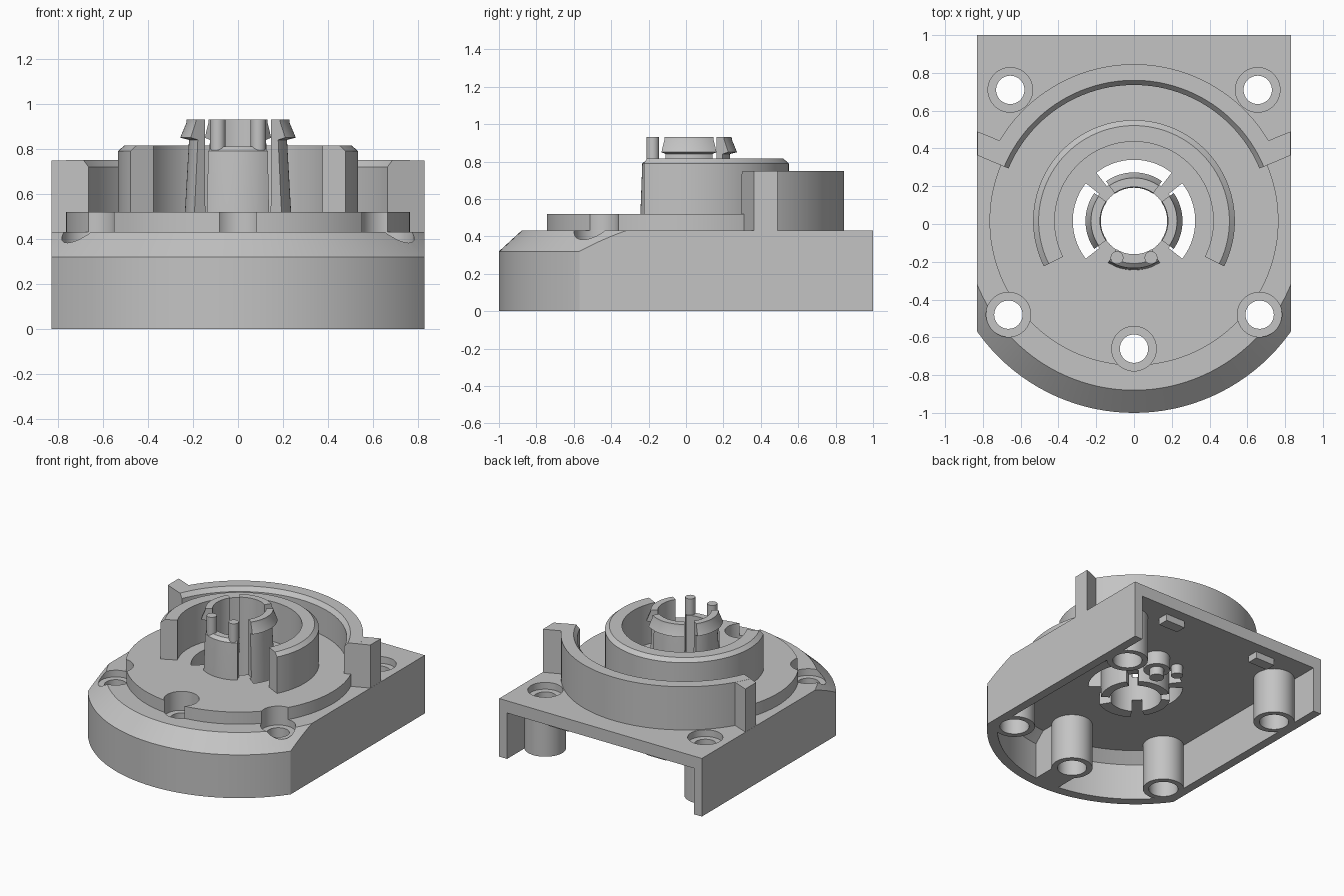
import bpy, bmesh, math
from math import radians, cos, sin

old = bpy.data.objects.get("Cube")
if old:
    bpy.data.objects.remove(old, do_unlink=True)

CY = 0.016  # y of the common round axis

grey = bpy.data.materials.new("plain_grey")
grey.use_nodes = True
grey.diffuse_color = (0.55, 0.55, 0.55, 1)
grey.node_tree.nodes["Principled BSDF"].inputs["Base Color"].default_value = (0.55, 0.55, 0.55, 1)


def finish(name, bm):
    bmesh.ops.remove_doubles(bm, verts=bm.verts, dist=1e-5)
    bmesh.ops.recalc_face_normals(bm, faces=bm.faces)
    bmesh.ops.dissolve_limit(bm, angle_limit=0.005, verts=bm.verts, edges=bm.edges)
    mesh = bpy.data.meshes.new(name)
    bm.to_mesh(mesh)
    bm.free()
    mesh.materials.append(grey)
    ob = bpy.data.objects.new(name, mesh)
    bpy.context.collection.objects.link(ob)
    return ob


def prism(name, outline, z0, z1):
    """Extrude a flat outline upward."""
    bm = bmesh.new()
    face = bm.faces.new([bm.verts.new((x, y, z0)) for x, y in outline])
    top = bmesh.ops.extrude_face_region(bm, geom=[face])["geom"]
    bmesh.ops.translate(bm, vec=(0, 0, z1 - z0),
                        verts=[v for v in top if isinstance(v, bmesh.types.BMVert)])
    return finish(name, bm)


def box(name, x0, x1, y0, y1, z0, z1):
    return prism(name, [(x0, y0), (x1, y0), (x1, y1), (x0, y1)], z0, z1)


def lathe(name, profile, a0=0, a1=360, step=3):
    """Turn a closed (radius, z) profile from angle a0 to a1."""
    bm = bmesh.new()
    n = max(4, round((a1 - a0) / step))
    full = a1 - a0 == 360
    rings = []
    for i in range(n if full else n + 1):
        a = radians(a0 + (a1 - a0) * i / n)
        rings.append([bm.verts.new((r * cos(a), CY + r * sin(a), z)) for r, z in profile])
    m = len(profile)
    for i in range(n):
        p, q = rings[i], rings[(i + 1) % len(rings)]
        for j in range(m):
            k = (j + 1) % m
            if profile[j][0] + profile[k][0] > 0:
                bm.faces.new((p[j], p[k], q[k], q[j]))
    if not full:
        bm.faces.new(rings[0])
        bm.faces.new(rings[-1])
    return finish(name, bm)


def disc(name, r, z0, z1, at=(0, CY), sides=60):
    turn = [math.tau * (i + 0.5) / sides for i in range(sides)]
    return prism(name, [(at[0] + r * cos(a), at[1] + r * sin(a)) for a in turn], z0, z1)


def combine(ob, others, operation):
    """Apply booleans and discard the helpers."""
    for other in others:
        mod = ob.modifiers.new("bool", "BOOLEAN")
        mod.operation = operation
        mod.solver = "EXACT"
        mod.object = other
        other.hide_render = True
        graph = bpy.context.evaluated_depsgraph_get()
        mesh = bpy.data.meshes.new_from_object(ob.evaluated_get(graph))
        ob.modifiers.clear()
        ob.data = mesh
        bpy.data.objects.remove(other, do_unlink=True)
    return ob


screws = [(-0.655, 0.71), (0.655, 0.71), (-0.665, -0.48), (0.665, -0.48), (0, -0.66)]

# Body: chamfered round front, square back, raised round deck
body = lathe("housing_body", [(0, 0), (1.016, 0), (1.016, 0.32), (0.896, 0.43), (0, 0.43)])
combine(body, [box("back_half", -1.1, 1.1, CY, 1.2, 0, 0.43)], "UNION")
combine(body, [box("side_trim", -0.83, 0.83, -1.3, 1, -0.5, 1)], "INTERSECT")
combine(body, [disc("deck", 0.765, 0.39, 0.52, sides=120)], "UNION")

# Hollow underside, open at the back, leaving screw bosses and a front web
hollow = lathe("hollow", [(0, -0.1), (0.945, -0.1), (0.945, 0.27), (0.87, 0.34), (0, 0.34)])
combine(hollow, [box("hollow_back", -1, 1, CY, 1.2, -0.1, 0.34)], "UNION")
combine(hollow, [box("hollow_trim", -0.765, 0.765, -1.3, 1.1, -0.5, 1)], "INTERSECT")
combine(hollow, [disc("boss", 0.14, -0.2, 0.6, at) for at in screws], "DIFFERENCE")
combine(hollow, [box("front_web", -0.1, 0.1, -1.1, -0.7, -0.3, 0.7)], "DIFFERENCE")
combine(body, [hollow], "DIFFERENCE")

# Screw holes with sunk seats, centre bore, and the slots behind the clips
cutters = [disc("screw_hole", 0.075, -0.2, 0.7, at) for at in screws]
cutters += [disc("screw_seat", 0.118, 0.38, 0.72, at) for at in screws]
cutters += [disc("screw_pocket", 0.1, -0.25, 0.25, at) for at in screws]
cutters.append(disc("bore", 0.178, -0.2, 0.7))
for mid in (0, 90, 180):
    cutters.append(lathe("slot", [(0.234, 0.2), (0.324, 0.2), (0.324, 0.7), (0.234, 0.7)],
                         mid - 38, mid + 38))
combine(body, cutters, "DIFFERENCE")

# Rear guard wall with bevelled inner lip and flared ends
guard = lathe("guard_wall", [(0.72, 0.4), (0.83, 0.4), (0.83, 0.75), (0.745, 0.75), (0.72, 0.72)],
              22.7, 157.3)
ends = []
for s in (-1, 1):
    ends.append(prism("guard_end", [(s * 0.69, 0.305), (s * 0.829, 0.363), (s * 0.829, 0.49),
                                    (s * 0.70, 0.437)], 0.41, 0.749))
combine(guard, ends, "UNION")

# Open inner ring
ring = lathe("inner_ring", [(0.42, 0.49), (0.534, 0.49), (0.534, 0.79), (0.505, 0.815), (0.42, 0.815)],
             -26.7, 206.7)

# Spring clips around the bore
parts = [body, guard, ring]
stem = [(0.176, 0.25), (0.236, 0.25), (0.236, 0.52)]
barb = [(0.218, 0.84), (0.257, 0.85), (0.23, 0.915), (0.228, 0.93), (0.18, 0.93)]
for name, mid in (("left_clip", 0), ("back_clip", 90), ("right_clip", 180)):
    parts.append(lathe(name, stem + barb, mid - 35, mid + 35))
parts.append(lathe("front_clip", [(0.176, 0.25), (0.26, 0.25), (0.26, 0.52), (0.25, 0.79),
                                  (0.225, 0.81), (0.176, 0.81)], 238, 302))
for side, s in (("left", 1), ("right", -1)):
    parts.append(disc(side + "_front_pin", 0.034, 0.5, 0.93, (s * 0.09, -0.178), 24))

# Small pegs and rear stops on the underside
parts.append(disc("large_peg", 0.09, 0.24, 0.38, (0.15, 0.42)))
parts.append(disc("large_peg_tip", 0.05, 0.18, 0.3, (0.15, 0.42)))
parts.append(disc("side_peg", 0.045, 0.27, 0.38, (0.5, 0.27)))
parts.append(disc("centre_peg", 0.04, 0.27, 0.38, (-0.04, 0.41)))
for side, s in (("left", 1), ("right", -1)):
    x = s * 0.4
    parts.append(box(side + "_rear_stop", x - 0.08, x + 0.08, 0.84, 0.92, 0.29, 0.37))

# Smooth round faces, keep edges crisp
bpy.ops.object.select_all(action="DESELECT")
for ob in parts:
    ob.select_set(True)
bpy.context.view_layer.objects.active = body
bpy.ops.object.shade_smooth_by_angle(angle=radians(25))
